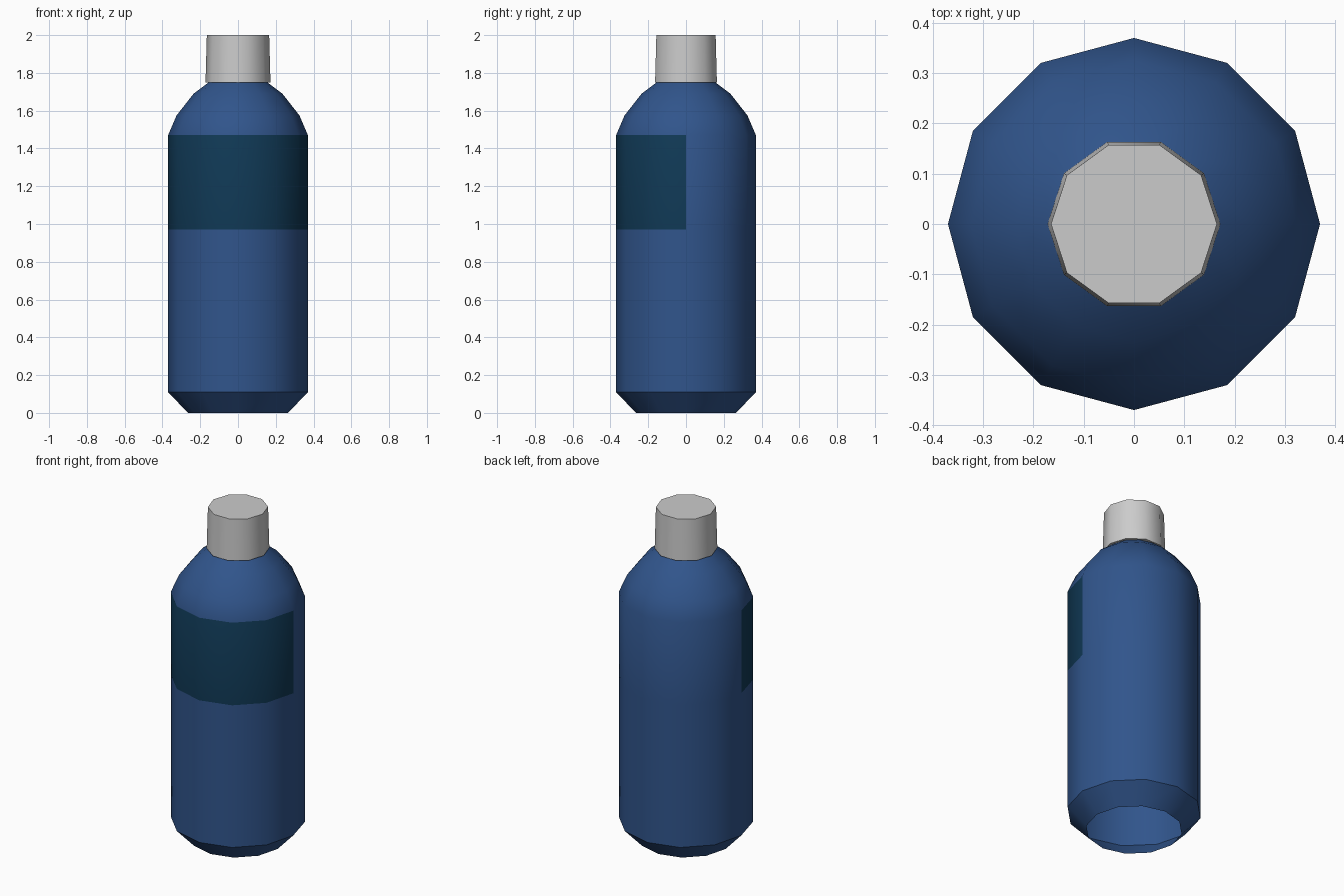
import bpy, bmesh
from math import cos, sin, pi, radians

if "Cube" in bpy.data.objects:
    bpy.data.objects.remove(bpy.data.objects["Cube"])


def material(name, rgb):
    m = bpy.data.materials.new(name)
    m.diffuse_color = (*rgb, 1)
    m.use_nodes = True
    m.node_tree.nodes["Principled BSDF"].inputs["Base Color"].default_value = m.diffuse_color
    return m


def lathe(name, profile, sides, mats=(), cap_ends=False, label_row=None):
    """Revolve (radius, z) points; optionally tint the front half of one row."""
    bm = bmesh.new()
    rings = [[bm.verts.new((r * cos(2 * pi * i / sides), r * sin(2 * pi * i / sides), z))
              for i in range(sides)] for r, z in profile]
    for row, (a, b) in enumerate(zip(rings, rings[1:])):
        for i in range(sides):
            j = (i + 1) % sides
            f = bm.faces.new((a[i], a[j], b[j], b[i]))
            if row == label_row and i >= sides // 2:
                f.material_index = 1
    if cap_ends:
        bm.faces.new(rings[0][::-1])
        bm.faces.new(rings[-1])
    mesh = bpy.data.meshes.new(name)
    bm.to_mesh(mesh)
    bm.free()
    for m in mats:
        mesh.materials.append(m)
    obj = bpy.data.objects.new(name, mesh)
    bpy.context.collection.objects.link(obj)
    bpy.ops.object.select_all(action='DESELECT')
    obj.select_set(True)
    bpy.context.view_layer.objects.active = obj
    bpy.ops.object.shade_smooth_by_angle(angle=radians(40))
    return obj


blue = material("bottle_blue", (0.03, 0.09, 0.26))
dark = material("label_dark_blue", (0.005, 0.04, 0.09))

# Bottle shell, open underneath, with the label on its front half
lathe("bottle_body",
      [(0.265, 0), (0.37, 0.11), (0.37, 0.97), (0.37, 1.47),
       (0.325, 1.575), (0.235, 1.69), (0.155, 1.75)],
      12, (blue, dark), label_row=2)

# Slightly tapered ten-sided cap
lathe("cap", [(0.172, 1.75), (0.165, 2.0)], 10, cap_ends=True)
